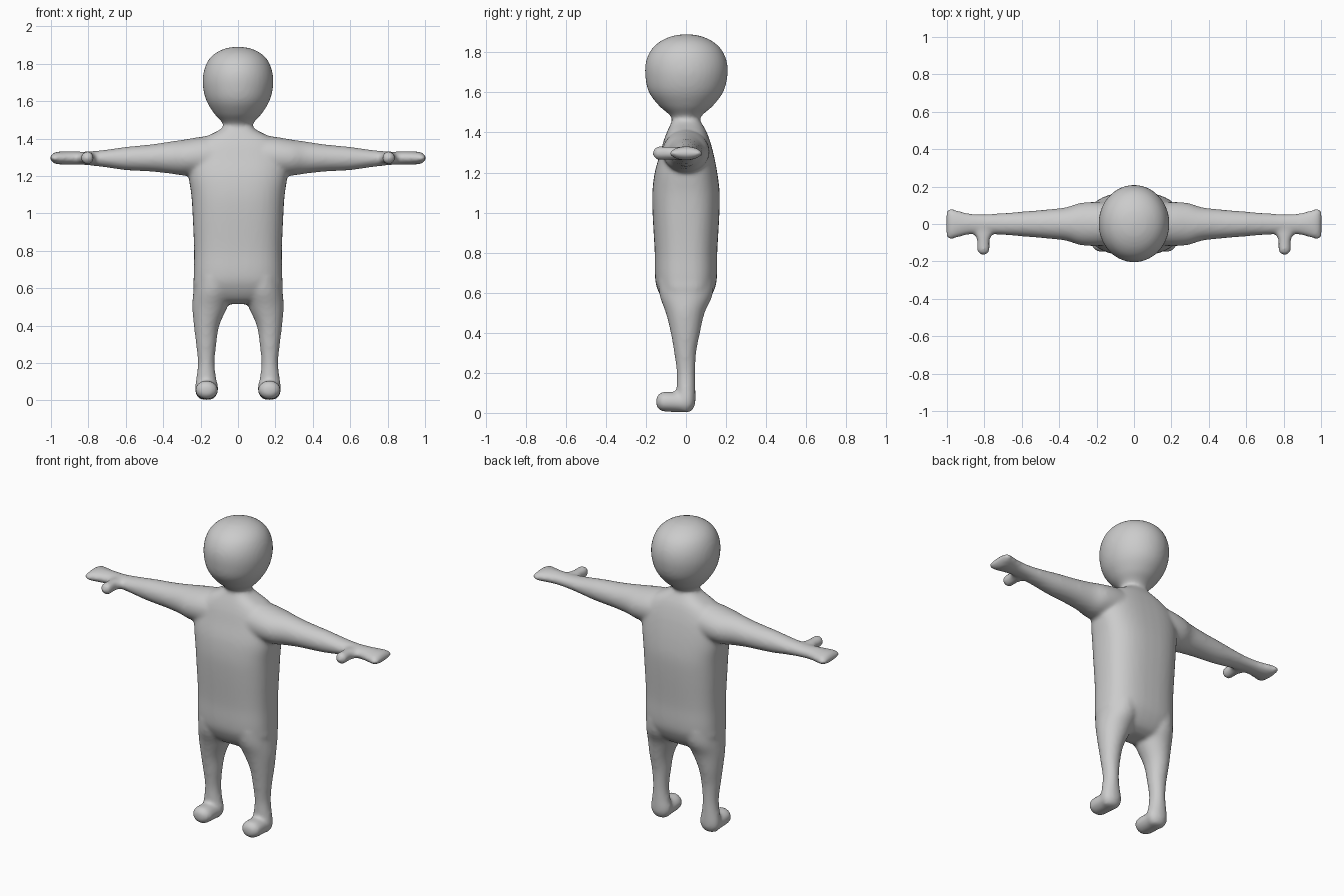
import bpy, bmesh, math
from mathutils import Vector

SIDES = 40
# axis letter -> how (along, u, v) maps to x, y, z
AXES = {"x": lambda t, u, v: (t, u, v),
        "y": lambda t, u, v: (u, t, v),
        "z": lambda t, u, v: (u, v, t)}


def spline(rows, steps=5):
    """Smoothly resample cross-section stations."""
    pts = [Vector(r) for r in rows]
    out = []
    for i in range(len(pts) - 1):
        p1, p2 = pts[i], pts[i + 1]
        d = p2[0] - p1[0]

        def slope(a, b):
            return (b - a) / (b[0] - a[0])
        m1 = slope(pts[i - 1], p2) if i else slope(p1, p2)
        m2 = slope(p1, pts[i + 2]) if i + 2 < len(pts) else slope(p1, p2)
        for k in range(steps):
            t = k / steps
            out.append(p1 * (2*t**3 - 3*t**2 + 1) + m1 * d * (t**3 - 2*t**2 + t)
                       + p2 * (3*t**2 - 2*t**3) + m2 * d * (t**3 - t**2))
    return out + [pts[-1]]


def loft(bm, axis, rows, power=2.0, sign=1):
    """Closed tube through rows of (position, centre u, centre v, radius u, radius v)."""
    rings = []
    for t, cu, cv, ru, rv in spline(rows):
        ring = []
        for k in range(SIDES):
            a = 2 * math.pi * k / SIDES
            c, s = math.cos(a), math.sin(a)
            u = cu + max(ru, 0.003) * math.copysign(abs(c) ** (2 / power), c)
            v = cv + max(rv, 0.003) * math.copysign(abs(s) ** (2 / power), s)
            x, y, z = AXES[axis](t, u, v)
            ring.append(bm.verts.new((x * sign, y, z)))
        rings.append(ring)
    faces = [bm.faces.new(rings[0]), bm.faces.new(rings[-1])]
    for a, b in zip(rings, rings[1:]):
        for k in range(SIDES):
            n = (k + 1) % SIDES
            faces.append(bm.faces.new((a[k], a[n], b[n], b[k])))
    bmesh.ops.recalc_face_normals(bm, faces=faces)


bm = bmesh.new()

# head and neck
loft(bm, "z", [
    (1.38, 0, 0, .09, .085), (1.43, 0, 0, .077, .072), (1.465, 0, 0, .074, .068),
    (1.49, 0, 0, .088, .085), (1.53, 0, 0, .125, .132), (1.60, 0, 0, .168, .185),
    (1.68, 0, .002, .188, .205), (1.75, 0, .002, .185, .203), (1.81, 0, .002, .164, .178),
    (1.85, 0, .002, .130, .138), (1.875, 0, .002, .086, .090),
    (1.886, 0, .002, .048, .050), (1.891, 0, .002, .006, .006)])

# torso
loft(bm, "z", [
    (.515, 0, 0, .10, .05), (.54, 0, 0, .18, .095), (.60, 0, 0, .235, .135),
    (.66, 0, 0, .237, .153), (.80, 0, 0, .235, .156), (1.0, 0, 0, .243, .167),
    (1.1, 0, 0, .250, .168), (1.2, 0, 0, .264, .156), (1.3, 0, .004, .265, .132),
    (1.36, 0, .004, .24, .115), (1.405, 0, .004, .18, .098),
    (1.44, 0, .002, .11, .080), (1.465, 0, 0, .072, .066)], power=2.6)

for sign in (1, -1):
    # arm and mitten hand
    loft(bm, "x", [
        (.05, 0, 1.30, .11, .125), (.2, 0, 1.303, .118, .106), (.29, 0, 1.298, .112, .096),
        (.36, 0, 1.298, .090, .086), (.46, 0, 1.296, .078, .073), (.6, 0, 1.293, .066, .062),
        (.7, 0, 1.293, .058, .048), (.8, 0, 1.294, .053, .037), (.88, 0, 1.296, .056, .035),
        (.94, 0, 1.296, .071, .035), (.975, 0, 1.296, .082, .032),
        (.992, 0, 1.296, .080, .023), (1.004, 0, 1.296, .070, .008)], sign=sign)
    # thumb
    loft(bm, "y", [
        (-.166, .805, 1.297, .008, .008), (-.160, .805, 1.297, .021, .021),
        (-.145, .805, 1.297, .033, .033), (-.12, .805, 1.297, .034, .034),
        (-.08, .805, 1.297, .035, .033), (-.05, .805, 1.296, .052, .032),
        (0, .805, 1.296, .06, .03)], sign=sign)
    # leg and heel
    loft(bm, "z", [
        (.003, .168, -.005, .025, .02), (.012, .168, -.004, .043, .034),
        (.04, .168, -.001, .060, .046), (.075, .168, 0, .062, .048),
        (.12, .170, 0, .053, .047), (.2, .170, 0, .045, .046), (.3, .170, -.004, .054, .055),
        (.4, .168, -.003, .068, .073), (.5, .150, -.004, .094, .097),
        (.58, .133, 0, .106, .13), (.66, .125, 0, .105, .14)], sign=sign)
    # foot
    loft(bm, "y", [
        (-.149, .168, .056, .014, .012), (-.143, .168, .056, .034, .030),
        (-.125, .168, .056, .054, .046), (-.10, .168, .056, .060, .050),
        (-.04, .168, .053, .059, .050), (.0, .168, .052, .056, .049),
        (.025, .168, .054, .04, .036)], sign=sign)

mesh = bpy.data.meshes.new("body_cage")
bm.to_mesh(mesh)
bm.free()
body = bpy.data.objects.new("body", mesh)
bpy.context.collection.objects.link(body)

# fuse the parts into one skin and soften the joins
remesh = body.modifiers.new("fuse", "REMESH")
remesh.mode = "VOXEL"
remesh.voxel_size = 0.011
remesh.use_smooth_shade = True
soften = body.modifiers.new("soften", "SMOOTH")
soften.factor = 0.5
soften.iterations = 8
bpy.context.view_layer.update()
skin = bpy.data.meshes.new_from_object(
    body.evaluated_get(bpy.context.evaluated_depsgraph_get()))
body.modifiers.clear()
body.data = skin
bpy.data.meshes.remove(mesh)
skin.name = "body"
skin.shade_smooth()

grey = bpy.data.materials.new("plain grey")
grey.diffuse_color = (0.6, 0.6, 0.6, 1)
skin.materials.clear()
skin.materials.append(grey)
